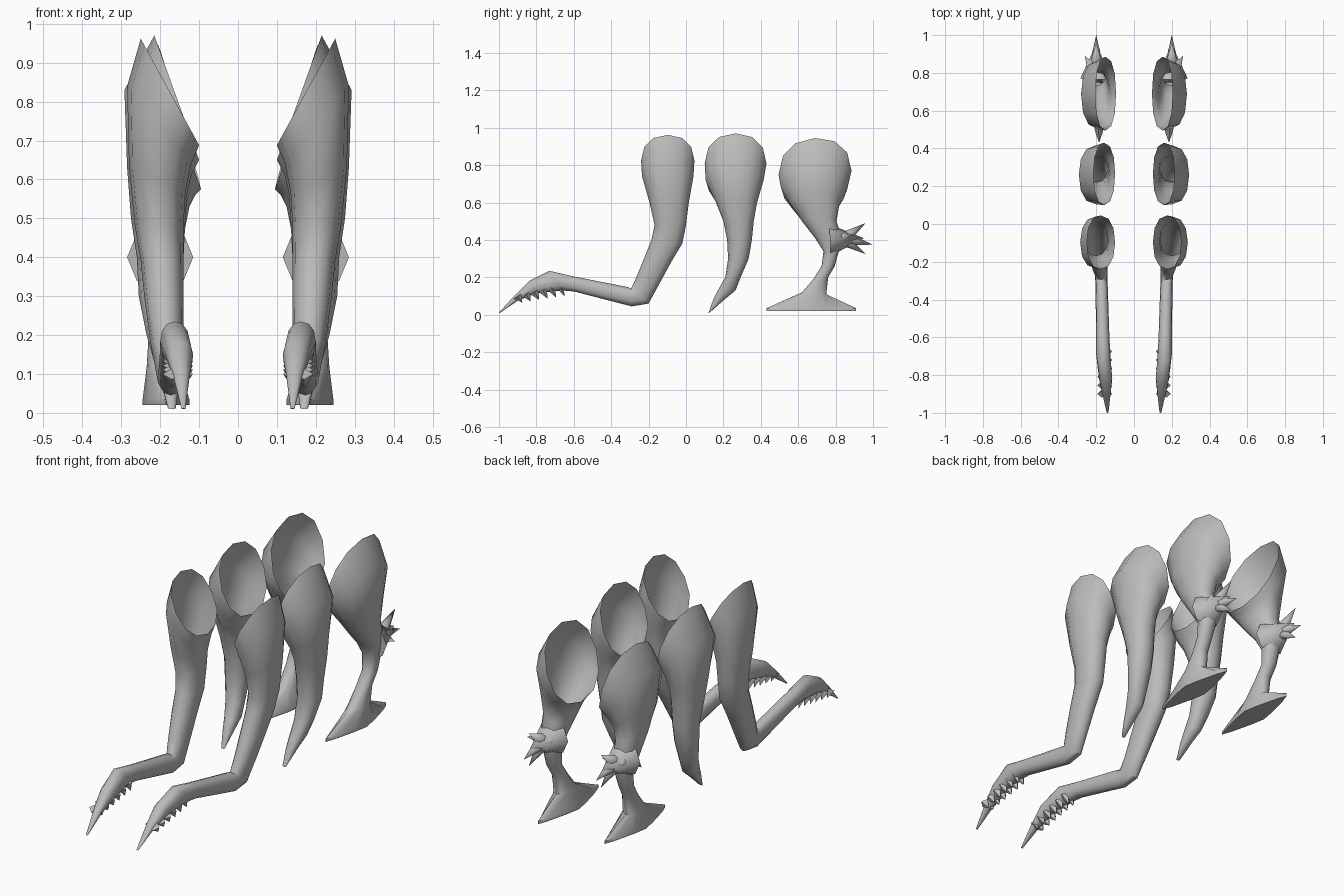
import bpy, bmesh, math
from mathutils import Vector

grey = bpy.data.materials.new("matte grey")
grey.diffuse_color = (0.5, 0.5, 0.5, 1)
SIDES = 12


def finish(name, bm):
    """Turn a right-hand part into a smooth object mirrored across x = 0."""
    mesh = bpy.data.meshes.new(name)
    bm.to_mesh(mesh)
    bm.free()
    mesh.materials.append(grey)
    ob = bpy.data.objects.new(name, mesh)
    bpy.context.collection.objects.link(ob)
    bpy.context.view_layer.objects.active = ob
    ob.select_set(True)
    bpy.ops.object.shade_smooth_by_angle(angle=math.radians(45))
    ob.select_set(False)
    mod = ob.modifiers.new("mirror", 'MIRROR')
    mod.use_mirror_merge = False
    return ob


def loft(name, rings, pointed=0):
    """Ring: front y, z, back y, z, inner x, outer x, outward rise.
    The first ring stays open; the last `pointed` rings are diamond shaped."""
    bm = bmesh.new()
    loops = []
    for n, (y0, z0, y1, z1, x0, x1, rise) in enumerate(rings):
        power = 1.7 if n >= len(rings) - pointed else 0.9
        loop = []
        for k in range(SIDES):
            a = 2 * math.pi * k / SIDES
            c, s = (math.copysign(abs(v) ** power, v) for v in (math.cos(a), math.sin(a)))
            t = (1 + s) / 2
            loop.append(bm.verts.new(((x0 + x1) / 2 + (x1 - x0) / 2 * c,
                                      y0 + (y1 - y0) * t,
                                      z0 + (z1 - z0) * t + rise * c)))
        loops.append(loop)
    for a, b in zip(loops, loops[1:]):
        for k in range(SIDES):
            j = (k + 1) % SIDES
            bm.faces.new((a[j], a[k], b[k], b[j]))
    bm.faces.new(loops[-1][::-1])
    bm.normal_update()
    return finish(name, bm)


def spikes(name, items, sides=6):
    """Each spike: base point, tip point, base radius."""
    bm = bmesh.new()
    for base, tip, r in items:
        base, tip = Vector(base), Vector(tip)
        turn = (tip - base).to_track_quat('Z', 'Y')
        ring = [bm.verts.new(base + turn @ Vector((r * math.cos(a), r * math.sin(a), 0)))
                for a in (2 * math.pi * k / sides for k in range(sides))]
        top = bm.verts.new(tip)
        for k in range(sides):
            bm.faces.new((ring[k], ring[(k + 1) % sides], top))
        bm.faces.new(ring[::-1])
    return finish(name, bm)


# Front legs: open hip, bent knee, long forearm and pointed claw
loft("front_leg", [
    (-.24, .825, .045, .825, .10, .25, .137),
    (-.235, .74, .04, .74, .12, .285, .10),
    (-.195, .60, .015, .60, .135, .28, .03),
    (-.168, .48, .0, .48, .14, .265, 0),
    (-.185, .40, -.02, .38, .14, .25, 0),
    (-.225, .30, -.08, .28, .14, .24, 0),
    (-.27, .19, -.14, .17, .14, .225, 0),
    (-.295, .14, -.20, .06, .14, .21, 0),
    (-.31, .148, -.29, .045, .14, .205, 0),
    (-.60, .205, -.60, .125, .13, .20, 0),
    (-.73, .235, -.66, .13, .125, .20, 0),
    (-.84, .18, -.80, .115, .115, .185, 0),
    (-.92, .10, -.90, .075, .125, .165, 0),
    (-1.0, .012, -.995, .01, .135, .145, 0)])

# Saw teeth under the front claws
spikes("claw_teeth", [((x, -.90 + .045 * i, .10 + .011 * i),
                       (x, -.875 + .045 * i, .065 + .007 * i), .024)
                      for i in range(6) for x in (.14, .17)], 4)

# Middle legs: open hip tapering to a pointed foot
loft("middle_leg", [
    (.10, .81, .43, .81, .10, .215, .16),
    (.105, .72, .415, .72, .12, .292, .11),
    (.16, .60, .38, .60, .13, .285, .03),
    (.20, .50, .362, .50, .135, .275, 0),
    (.22, .40, .352, .40, .14, .26, 0),
    (.225, .30, .335, .30, .145, .255, 0),
    (.21, .20, .292, .20, .145, .235, 0),
    (.17, .13, .265, .13, .145, .215, 0),
    (.145, .08, .21, .085, .15, .20, 0),
    (.12, .01, .13, .015, .16, .18, 0)])

# Rear legs: broad thigh, narrow ankle, flat pointed foot
loft("rear_leg", [
    (.495, .75, .885, .77, .095, .205, .185),
    (.505, .69, .865, .69, .11, .28, .13),
    (.56, .59, .82, .59, .125, .28, .06),
    (.62, .50, .805, .50, .135, .265, .02),
    (.69, .41, .835, .41, .145, .255, 0),
    (.735, .34, .815, .33, .155, .24, 0),
    (.725, .26, .795, .26, .165, .235, 0),
    (.68, .19, .76, .20, .16, .23, 0),
    (.62, .12, .75, .11, .15, .235, 0),
    (.43, .035, .91, .035, .125, .245, 0),
    (.43, .02, .91, .02, .125, .245, 0)], pointed=2)

# Spur cluster behind the rear knees
spikes("rear_spurs", [
    ((.20, .77, .40), (.20, .95, .41), .085),
    ((.20, .86, .42), (.20, .96, .49), .03),
    ((.20, .88, .40), (.20, 1.0, .375), .028),
    ((.20, .86, .39), (.20, .96, .325), .028),
    ((.22, .82, .41), (.26, .89, .43), .03),
    ((.18, .82, .41), (.15, .88, .43), .03)], 8)
